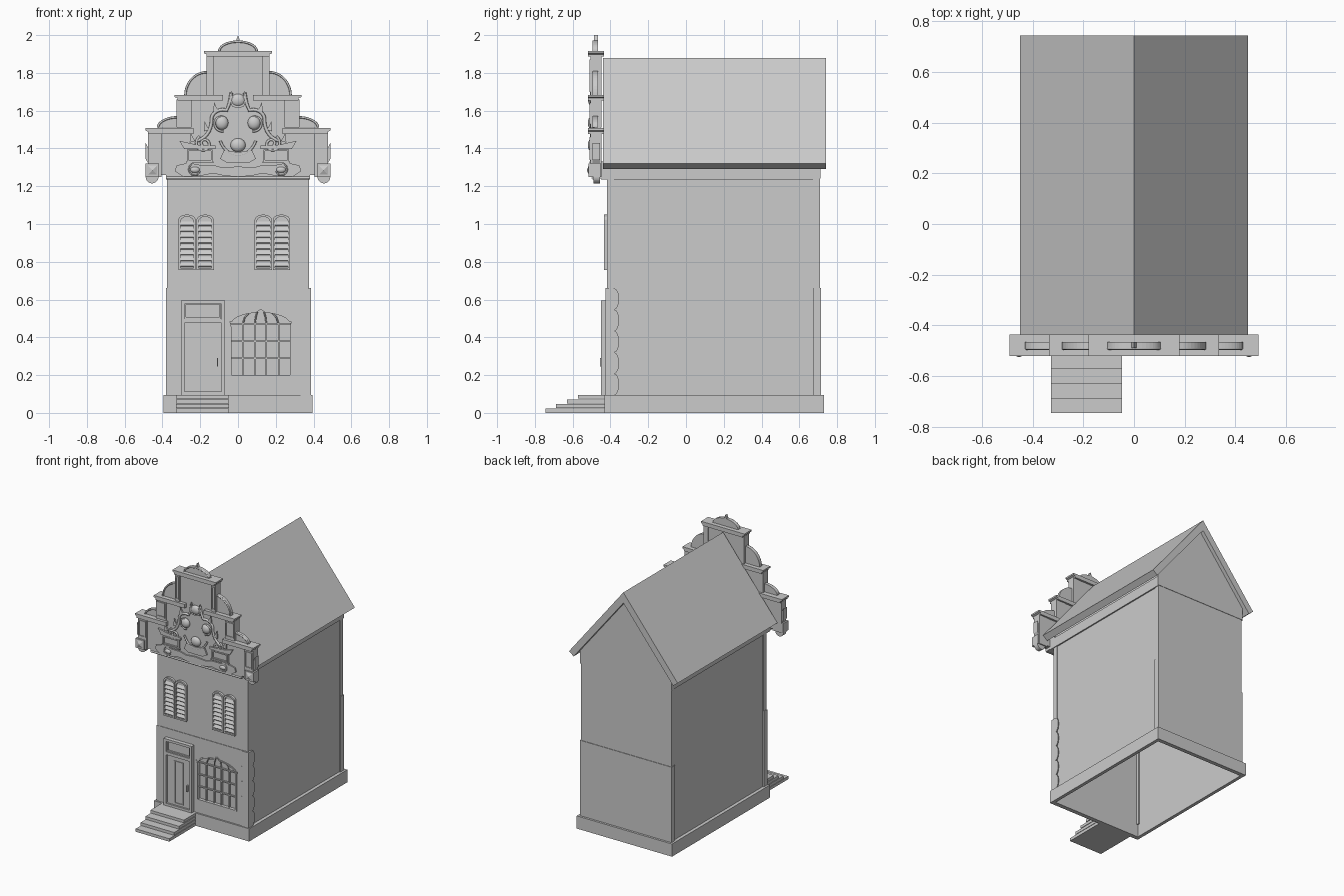
import bpy, bmesh, math
from mathutils import Matrix

if "Cube" in bpy.data.objects:
    bpy.data.objects.remove(bpy.data.objects["Cube"])


def finish(name, bm, mirror=False, smooth=False):
    bmesh.ops.recalc_face_normals(bm, faces=bm.faces[:])
    me = bpy.data.meshes.new(name)
    bm.to_mesh(me)
    bm.free()
    ob = bpy.data.objects.new(name, me)
    bpy.context.collection.objects.link(ob)
    if mirror:
        ob.modifiers.new("mirror", 'MIRROR').use_mirror_merge = False
    if smooth:
        for p in me.polygons:
            p.use_smooth = True
    return ob


def prism(name, pts, d0, d1, mirror=False, axis='y', hole=None, skip=()):
    """Extrude a profile of (x, z) along y, or (y, z) along x; hole = inner loop of equal length."""
    bm = bmesh.new()
    put = lambda p, d: bm.verts.new((p[0], d, p[1]) if axis == 'y' else (d, p[0], p[1]))
    n = len(pts)
    a, b = [[put(p, d) for p in pts] for d in (d0, d1)]
    for i in range(n):
        if i not in skip:
            bm.faces.new((a[i], a[(i + 1) % n], b[(i + 1) % n], b[i]))
    if hole:
        c, e = [[put(p, d) for p in hole] for d in (d0, d1)]
        for i in range(n):
            j = (i + 1) % n
            for q in ((a[i], a[j], c[j], c[i]), (b[i], b[j], e[j], e[i]), (c[i], c[j], e[j], e[i])):
                bm.faces.new(q)
    else:
        bm.faces.new(a)
        bm.faces.new(b)
    return finish(name, bm, mirror)


def rect(x0, x1, z0, z1):
    return [(x0, z0), (x1, z0), (x1, z1), (x0, z1)]


def box(name, x0, x1, y0, y1, z0, z1, mirror=False):
    return prism(name, rect(x0, x1, z0, z1), y0, y1, mirror)


def ring(name, pts, t, y0, y1, mirror=False):
    """Frame of width t following an outline."""
    xs, zs = [p[0] for p in pts], [p[1] for p in pts]
    cx, cz = (min(xs) + max(xs)) / 2, (min(zs) + max(zs)) / 2
    fx, fz = 1 - 2 * t / (max(xs) - min(xs)), 1 - 2 * t / (max(zs) - min(zs))
    return prism(name, pts, y0, y1, mirror, hole=[(cx + (x - cx) * fx, cz + (z - cz) * fz) for x, z in pts])


def arc(cx, cz, rx, rz, a0, a1, n=12):
    return [(cx + rx * math.cos(math.radians(a0 + (a1 - a0) * i / n)),
             cz + rz * math.sin(math.radians(a0 + (a1 - a0) * i / n))) for i in range(n + 1)]


def tube(name, pts, r, y, mirror=False):
    """Rounded moulding through points in the front plane."""
    cu = bpy.data.curves.new(name, 'CURVE')
    cu.dimensions = '3D'
    cu.bevel_depth, cu.bevel_resolution, cu.use_fill_caps = r, 2, True
    sp = cu.splines.new('POLY')
    sp.points.add(len(pts) - 1)
    for p, (x, z) in zip(sp.points, pts):
        p.co = (x, y, z, 1)
    ob = bpy.data.objects.new(name, cu)
    bpy.context.collection.objects.link(ob)
    if mirror:
        ob.modifiers.new("mirror", 'MIRROR').use_mirror_merge = False


def spiral(cx, cz, r0, r1, a0, a1, n=28):
    return [arc(cx, cz, r0 + (r1 - r0) * i / n, r0 + (r1 - r0) * i / n, a0 + (a1 - a0) * i / n, 0, 1)[0]
            for i in range(n + 1)]


def ball(name, x, y, z, rx, ry, rz, mirror=False):
    bm = bmesh.new()
    bmesh.ops.create_uvsphere(bm, u_segments=16, v_segments=10, radius=1,
                              matrix=Matrix.Translation((x, y, z)) @ Matrix.Diagonal((rx, ry, rz, 1)))
    finish(name, bm, mirror, True)


# hollow house shell, open below and under the roof
prism("house_shell", [(-.37, 0), (.37, 0), (.37, 1.343), (0, 1.80), (-.37, 1.343)], -.40, .70, skip=(0, 2, 3))

# plinth
box("plinth_front", -.395, .395, -.432, -.40, 0, .095)
box("plinth_back", -.395, .395, .70, .73, 0, .095)
box("plinth_side", .37, .395, -.40, .70, 0, .095, True)

# facade with a shop window opening
opening = [(-.045, .19), (-.045, .46), (-.052, .49)] + arc(.12, .475, .165, .065, 170, 100, 8) + [(.12, .558)] \
    + arc(.12, .475, .165, .065, 80, 10, 8) + [(.292, .49), (.285, .46), (.285, .19)]
prism("lower_facade", [(-.38, .095), (-.045, .095)] + opening[1:-1] +
      [(.285, .095), (.38, .095), (.38, .66), (-.38, .66)], -.42, -.40)
box("window_apron", -.045, .285, -.42, -.40, .095, .19)
box("upper_facade", -.375, .375, -.416, -.40, .66, 1.24)
box("lower_back_wall", -.38, .38, .70, .714, .095, .66)
box("upper_back_wall", -.375, .375, .70, .71, .66, 1.29)

# corner posts and cornice bands
for nm, x, z0, z1 in (("lower", .38, .095, .66), ("upper", .375, .66, 1.24)):
    box(nm + "_front_post", .36, x, -.418, -.38, z0, z1, True)
    box(nm + "_back_post", .36, x, .672, .71, z0, z1, True)
box("cornice_side", .365, .38, -.42, .71, 1.235, 1.31, True)
box("cornice_front", -.38, .38, -.45, -.40, 1.235, 1.33)
prism("back_gable", [(-.38, 1.24), (.38, 1.24), (.38, 1.33), (0, 1.80), (-.38, 1.33)], .70, .713)
prism("roof", [(-.45, 1.32), (-.413, 1.29), (0, 1.80), (.413, 1.29), (.45, 1.32), (0, 1.88)], -.44, .742)

# scalloped corner ornament on the right
scallops = [p for i in range(5) for p in arc(.335, .151 + i * .113, .026, .0565, 270, 90, 8)]
prism("front_scallops", scallops + [(.386, .66), (.386, .095)], -.427, -.42)
prism("side_scallops", [(-.38 + (.335 - x), z) for x, z in scallops] + [(-.42, .66), (-.42, .095)],
      .38, .387, axis='x')

# entrance steps
for i, y in enumerate((-.745, -.687, -.63, -.572)):
    box("step_%d" % i, -.327, -.048, y, -.43, i * .025, .022 + i * .0245)

# door
box("door_leaf", -.285, -.085, -.43, -.42, .095, .585)
ring("door_frame", rect(-.302, -.07, .095, .595), .018, -.45, -.42)
box("door_transom_bar", -.29, -.08, -.447, -.42, .475, .498)
ring("transom_light", rect(-.283, -.089, .498, .582), .009, -.441, -.42)
box("door_panel", -.28, -.092, -.437, -.42, .095, .472)
ring("door_glazing", rect(-.222, -.148, .125, .445), .008, -.443, -.43)
box("door_handle", -.112, -.106, -.455, -.437, .245, .29)

# shop window
ring("window_frame", opening, .01, -.427, -.402)
for x in (.025, .09, .15, .215):
    box("window_mullion", x - .004, x + .004, -.415, -.40, .20, .475)
    tube("window_fan_bar", [(x, .47), (x + (.12 - x) * .12, .505), (x + (.12 - x) * .4, .535)], .004, -.41)
for z in (.29, .38, .472):
    box("window_bar", -.04, .28, -.413, -.40, z - .004, z + .004)

# louvred shutters
for c in (-.222, .182):
    for k in (-.048, .048):
        x = c + k
        prof = [(x - .046, .757), (x + .046, .757)] + arc(x, 1.02, .046, .03, 0, 180, 10)
        ring("shutter_frame", prof, .011, -.434, -.41)
        prism("shutter_back", prof, -.422, -.41)
        for i in range(8):
            z = .785 + i * .031
            prism("shutter_slat", [(-.431, z - .012), (-.434, z - .008), (-.422, z + .012), (-.418, z + .008)],
                  x - .036, x + .036, axis='x')

# stepped gable wall
half = [(.38, 1.24), (.38, 1.26), (.47, 1.26), (.47, 1.485), (.32, 1.485), (.32, 1.665), (.163, 1.665), (.163, 1.895)]
prism("gable_wall", half + [(-x, z) for x, z in reversed(half)], -.495, -.45)

# gable pilasters and caps
for nm, x0, x1, z0, z1 in (("outer", .405, .477, 1.25, 1.48), ("middle", .245, .325, 1.51, 1.66),
                           ("top", .13, .168, 1.68, 1.89)):
    box(nm + "_pilaster", x0, x1, -.505, -.447, z0, z1, True)
    ring(nm + "_pilaster_panel", rect(x0 + .006, x1 - .006, z0 + .09 if nm == "outer" else z0 + .02, z1 - .02),
         .007, -.510, -.50, True)
for nm, x0, x1, z in (("outer", .235, .49, 1.495), ("middle", .08, .335, 1.672), ("top", 0, .18, 1.904)):
    prism(nm + "_cap", [(x0, z - .018), (x1 - .014, z - .018), (x1 - .014, z - .006), (x1, z),
                        (x1, z + .012), (x0, z + .012)], -.52, -.435, True)

# shell-like discs on the steps, crest and finial
for nm, x, z, rx, rz in (("upper", .165, 1.68, .12, .13), ("lower", .315, 1.51, .115, .062)):
    prism(nm + "_step_disc", arc(x, z, rx, rz, 0, 90) + [(x, z)], -.488, -.466, True)
    tube(nm + "_disc_rim", arc(x, z, rx - .006, rz - .006, 0, 90), .006, -.49, True)
prism("crest_disc", arc(0, 1.915, .105, .057, 0, 180, 20), -.49, -.466)
tube("crest_rim", arc(0, 1.915, .1, .051, 0, 180, 20), .006, -.49)
prism("finial", [(-.013, 1.96), (.013, 1.96), (.007, 1.98), (0, 2.0), (-.007, 1.98)], -.488, -.466)

# pillar feet: rounded drops and pyramid blocks
prism("pillar_drop", arc(.455, 1.25, .034, .035, 180, 360), -.49, -.455, True)
box("pillar_block", .417, .489, -.515, -.45, 1.25, 1.32, True)
bm = bmesh.new()
bmesh.ops.create_cone(bm, segments=4, radius1=.049, radius2=0, depth=.015, cap_ends=True,
                      matrix=Matrix.Translation((.453, -.518, 1.285)) @ Matrix.Rotation(math.pi / 2, 4, 'X')
                      @ Matrix.Rotation(math.pi / 4, 4, 'Z'))
finish("pillar_pyramid", bm, True)
prism("pillar_scroll", [(.475, 1.32), (.489, 1.345), (.489, 1.43), (.475, 1.40)], -.495, -.455, True)

# ornate lower band
wave = [(0, 1.305), (.08, 1.298), (.13, 1.312), (.20, 1.312), (.26, 1.325), (.325, 1.31), (.335, 1.28),
        (.29, 1.25), (.20, 1.255), (.13, 1.268), (.07, 1.255), (0, 1.25)]
prism("band_cartouche", wave, -.505, -.49, True)
tube("band_moulding", [(-.375, 1.244), (.375, 1.244)], .008, -.492)
ball("band_boss", .228, -.505, 1.287, .025, .012, .016, True)
tube("band_scroll", spiral(.228, 1.287, .034, .026, 60, -160), .004, -.505, True)

# small gable windows with hoods
ring("attic_window", rect(.135, .27, 1.33, 1.395), .009, -.508, -.49, True)
box("attic_sill", .13, .275, -.512, -.49, 1.322, 1.332, True)
prism("attic_hood", [(.12, 1.398), (.285, 1.398), (.31, 1.44), (.22, 1.42), (.12, 1.415)], -.507, -.49, True)

# central scrollwork
tube("pediment_curve", arc(.23, 1.55, .09, .11, 260, 180, 10) + arc(.08, 1.555, .06, .05, 0, 110, 10)
     + [(.045, 1.64), (.035, 1.695)], .009, -.498, True)
tube("lower_volute", spiral(.18, 1.425, .045, .01, 60, -420), .007, -.5, True)
tube("upper_volute", spiral(.085, 1.535, .045, .03, -100, 130), .006, -.5, True)
ball("volute_ball", .085, -.498, 1.535, .034, .022, .036, True)
ball("top_shell", 0, -.498, 1.655, .04, .02, .034)
prism("top_horns", [(0, 1.675), (.03, 1.675), (.036, 1.705), (.045, 1.66), (.03, 1.62), (0, 1.615)], -.508, -.49, True)
ball("centre_shell", 0, -.498, 1.418, .04, .022, .036)
tube("centre_garland", arc(0, 1.48, .10, .115, 200, 340, 16), .007, -.5)
prism("centre_plaque", [(0, 1.325), (.06, 1.325), (.095, 1.345), (.075, 1.39), (0, 1.38)], -.506, -.49, True)
for x, z in ((.165, 1.50), (.115, 1.60), (.24, 1.44)):
    prism("leaf_spike", [(x - .014, z), (x + .016, z - .01), (x + .012, z + .045), (x, z + .02)], -.506, -.49, True)
